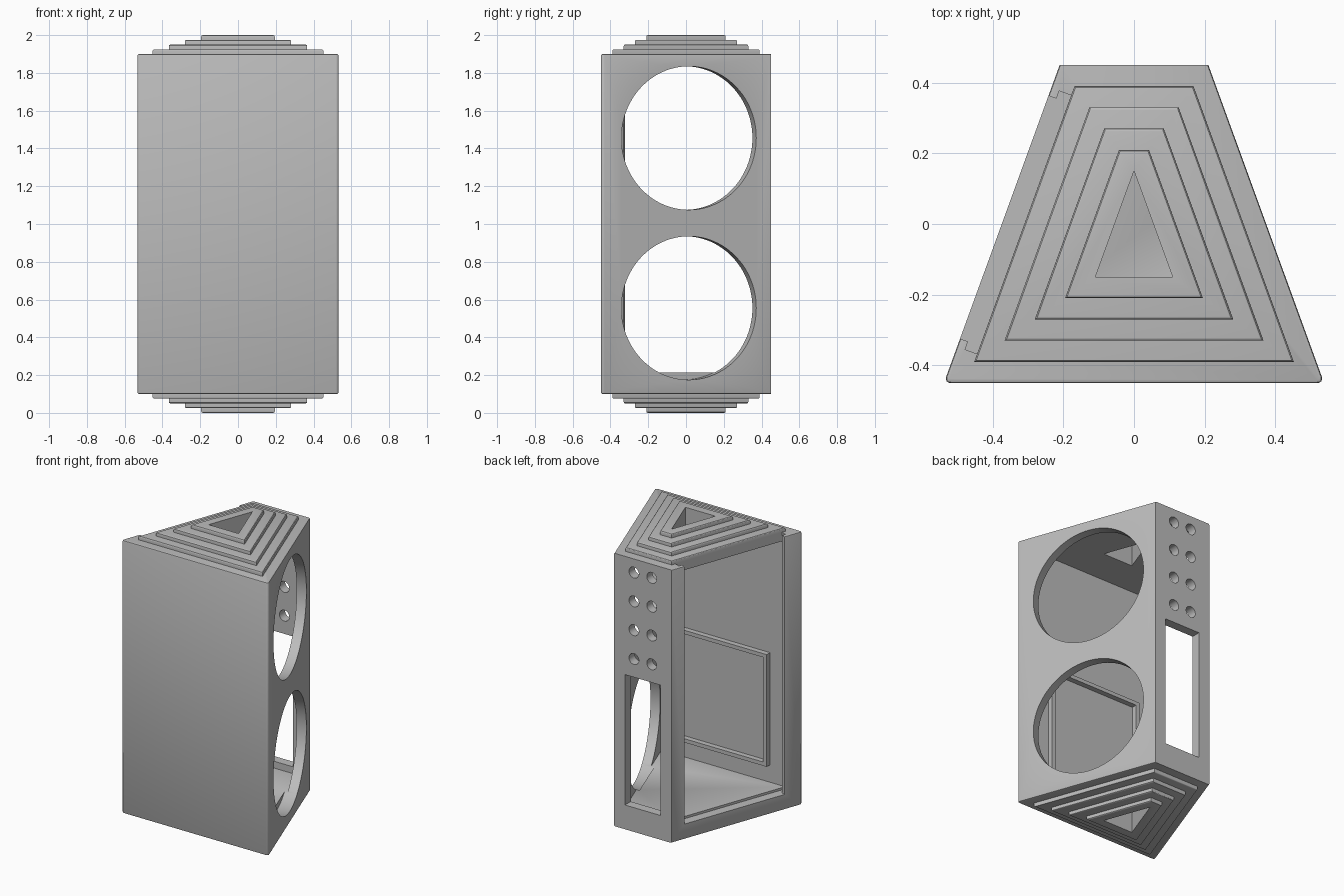
import bpy, bmesh, math
from mathutils import Matrix, Vector

if "Cube" in bpy.data.objects:
    bpy.data.objects.remove(bpy.data.objects["Cube"])

ANG = math.radians(20)
C, S, T = math.cos(ANG), math.sin(ANG), math.tan(ANG)

grey = bpy.data.materials.new("light grey plastic")
grey.diffuse_color = (0.5, 0.5, 0.5, 1)
grey.use_nodes = True
grey.node_tree.nodes["Principled BSDF"].inputs["Base Color"].default_value = grey.diffuse_color


def add(name, bm):
    bmesh.ops.recalc_face_normals(bm, faces=bm.faces)
    me = bpy.data.meshes.new(name)
    bm.to_mesh(me)
    bm.free()
    me.materials.append(grey)
    ob = bpy.data.objects.new(name, me)
    bpy.context.collection.objects.link(ob)
    return ob


def prism(points, z0, z1):
    bm = bmesh.new()
    f = bm.faces.new([bm.verts.new((x, y, z0)) for x, y in points])
    r = bmesh.ops.extrude_face_region(bm, geom=[f])
    bmesh.ops.translate(bm, vec=(0, 0, z1 - z0),
                        verts=[v for v in r["geom"] if isinstance(v, bmesh.types.BMVert)])
    return bm


def plan(d):
    """Plan outline of the case, offset inwards by d."""
    half = lambda y: 0.374 - T * y - d / C
    f, b = -0.45 + d, 0.45 - d
    if half(b) < 0.005:
        return [(-half(f), f), (half(f), f), (0, b)]
    return [(-half(f), f), (half(f), f), (half(b), b), (-half(b), b)]


def bevel(bm, rule, width, segs):
    edges = [e for e in bm.edges if rule(*[v.co for v in e.verts])]
    bmesh.ops.bevel(bm, geom=edges, offset=width, segments=segs, profile=0.5, affect='EDGES')


def box(x0, x1, y0, y1, z0, z1):
    return prism([(x0, y0), (x1, y0), (x1, y1), (x0, y1)], z0, z1)


def rod(center, axis, radius, length, segs):
    bm = bmesh.new()
    rot = Vector(axis).to_track_quat('Z', 'Y').to_matrix().to_4x4()
    bmesh.ops.create_cone(bm, cap_ends=True, segments=segs, radius1=radius, radius2=radius,
                          depth=length, matrix=Matrix.Translation(center) @ rot)
    return bm


def cut(ob, cutters):
    for bm in cutters:
        c = add("cutter", bm)
        c.hide_render = True
        m = ob.modifiers.new("cut", 'BOOLEAN')
        m.operation, m.solver, m.object = 'DIFFERENCE', 'EXACT', c
        dg = bpy.context.evaluated_depsgraph_get()
        me = bpy.data.meshes.new_from_object(ob.evaluated_get(dg))
        ob.modifiers.clear()
        ob.data = me
        bpy.data.objects.remove(c)


# Outer case with rounded front corners and softened end rims
bm = prism(plan(0), 0.1, 1.9)
bevel(bm, lambda a, b: abs(a.z - b.z) > 1 and a.y < 0, 0.02, 4)
bevel(bm, lambda a, b: abs(a.z - b.z) < 0.01 and min(a.y, b.y) < 0.4, 0.008, 2)
case = add("case", bm)

# Hollow inside
cutters = [prism(plan(0.06), 0.215, 1.84)]

# Stepped sliding-door slot in the left side, open at the top
slot = [(-0.345, -0.05), (0.386, -0.05), (0.386, 0.024), (0.409, 0.024),
        (0.409, 0.062), (-0.369, 0.062), (-0.369, 0.024), (-0.345, 0.024)]
cutters.append(prism([(-0.374 + s * S + d * C, s * C - d * S) for s, d in slot], 0.2, 2.1))

# Two large round openings in the right side
for z in (0.555, 1.455):
    cutters.append(rod((0.3685, 0.015, z), (C, S, 0), 0.38, 0.16, 96))

# Back: tall window and two columns of vent holes
cutters.append(box(-0.13, 0.13, 0.3, 0.6, 0.26, 1.12))
for x in (-0.065, 0.065):
    for i in range(4):
        cutters.append(rod((x, 0.45, 1.81 - 0.19 * i), (0, 1, 0), 0.036, 0.2, 32))

# Triangular port: through the ceiling, blind in the base
port_top = lambda: prism(plan(0.3), 1.8, 2.1)
port_base = lambda: prism(plan(0.3), -0.1, 0.16)
cut(case, cutters + [port_top(), port_base()])
parts = [case]

# Stepped end tiers, top and bottom
for i in range(1, 5):
    for end, port in (("top", port_top), ("bottom", port_base)):
        up = end == "top"
        lo = 1.875 + 0.025 * i if up else 0.1 - 0.025 * i
        outer = lo + 0.025 if up else lo
        bm = prism(plan(0.06 * i), lo, lo + 0.025)
        bevel(bm, lambda a, b: abs(a.z - outer) < 1e-4 and abs(b.z - outer) < 1e-4, 0.008, 3)
        tier = add(f"{end}_tier_{i}", bm)
        cut(tier, [port()])
        parts.append(tier)

# Raised frame on the inside of the front wall
W, R, Z0, Z1 = 0.34, 0.025, 0.33, 1.07
Y0, Y1 = -0.392, -0.355
parts += [add("frame_left", box(-W, -W + R, Y0, Y1, Z0, Z1)),
          add("frame_right", box(W - R, W, Y0, Y1, Z0, Z1)),
          add("frame_bottom", box(-W + R, W - R, Y0, Y1, Z0, Z0 + R)),
          add("frame_top", box(-W + R, W - R, Y0, Y1, Z1 - R, Z1))]

# Smooth the round parts, keep hard edges
for ob in parts:
    ob.select_set(True)
bpy.context.view_layer.objects.active = case
bpy.ops.object.shade_smooth_by_angle(angle=math.radians(30))
